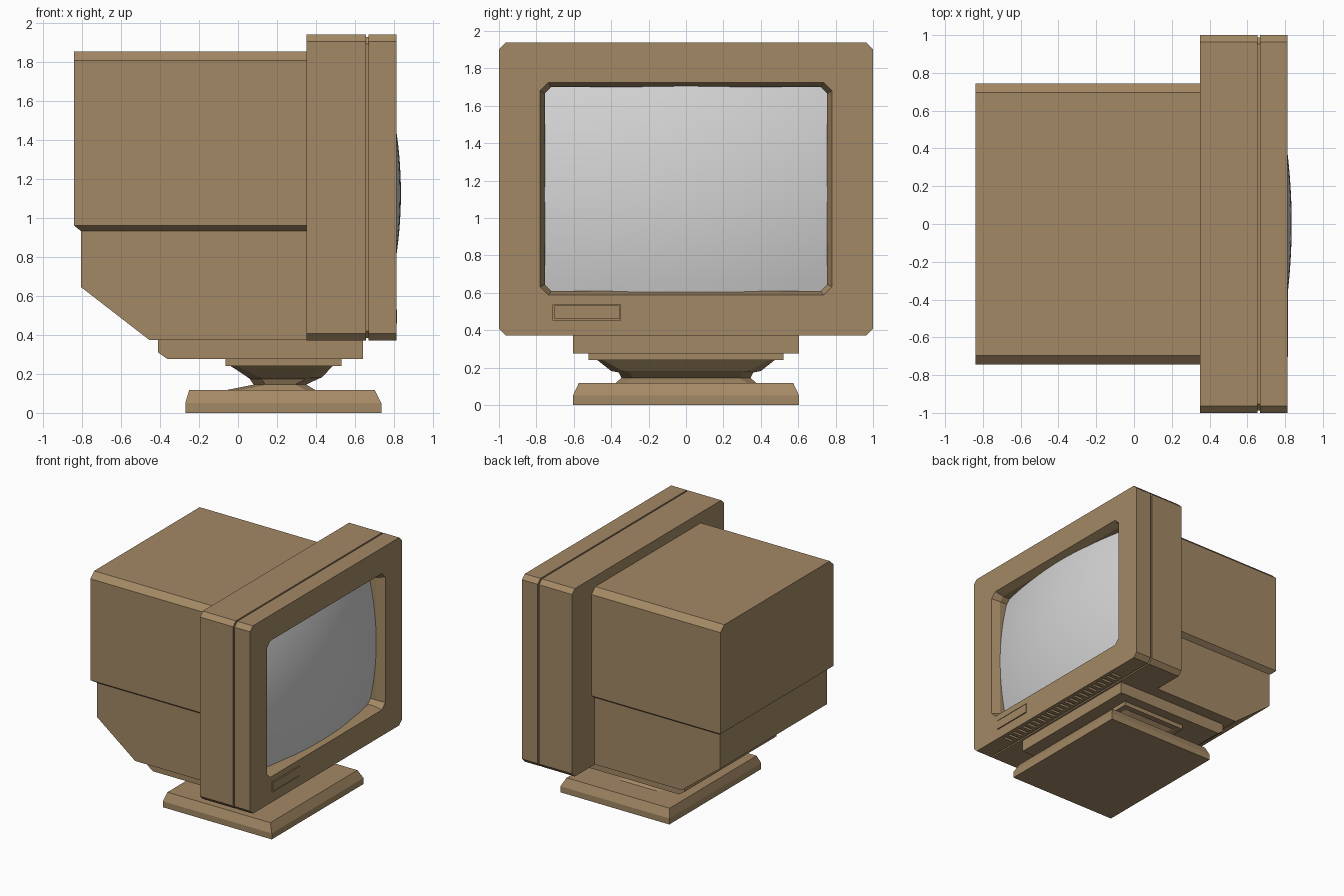
import bpy, bmesh

cube = bpy.data.objects.get("Cube")
if cube:
    bpy.data.objects.remove(cube, do_unlink=True)


def material(name, color):
    m = bpy.data.materials.new(name)
    m.use_nodes = True
    m.diffuse_color = color
    m.node_tree.nodes["Principled BSDF"].inputs["Base Color"].default_value = color
    return m


BEIGE = material("beige plastic", (0.37, 0.25, 0.13, 1))
GLASS = material("pale grey glass", (0.66, 0.66, 0.66, 1))


def finish(name, bm, mat):
    bmesh.ops.recalc_face_normals(bm, faces=bm.faces)
    mesh = bpy.data.meshes.new(name)
    bm.to_mesh(mesh)
    bm.free()
    mesh.materials.append(mat)
    obj = bpy.data.objects.new(name, mesh)
    bpy.context.collection.objects.link(obj)
    return obj


def loft(name, rings, closed=False, mat=BEIGE):
    """Skin a list of equal rings; cap the ends, or join last to first."""
    bm = bmesh.new()
    loops = [[bm.verts.new(p) for p in ring] for ring in rings]
    n = len(loops[0])
    pairs = list(zip(loops, loops[1:]))
    if closed:
        pairs.append((loops[-1], loops[0]))
    else:
        bm.faces.new(loops[0])
        bm.faces.new(loops[-1])
    for a, b in pairs:
        for i in range(n):
            j = (i + 1) % n
            bm.faces.new((a[i], a[j], b[j], b[i]))
    return finish(name, bm, mat)


def octagon(a0, a1, b0, b1, c):
    return [(a0 + c, b0), (a1 - c, b0), (a1, b0 + c), (a1, b1 - c),
            (a1 - c, b1), (a0 + c, b1), (a0, b1 - c), (a0, b0 + c)]


def upright(x, y, z0, z1, c):
    return [(x, a, b) for a, b in octagon(-y, y, z0, z1, c)]


def level(z, x0, x1, y, c):
    return [(a, b, z) for a, b in octagon(x0, x1, -y, y, c)]


def slab(z, x0, x1, y):
    return [(x0, -y, z), (x1, -y, z), (x1, y, z), (x0, y, z)]


def side_profile(name, points, y):
    return loft(name, [[(x, s * y, z) for x, z in points] for s in (-1, 1)])


def add_box(bm, x0, x1, y0, y1, z0, z1):
    verts = bmesh.ops.create_cube(bm, size=1)["verts"]
    for v in verts:
        v.co = (x1 if v.co.x > 0 else x0,
                y1 if v.co.y > 0 else y0,
                z1 if v.co.z > 0 else z0)


# Front case: rear shell, thin seam and screen surround
BOTTOM, TOP, SEAM = 0.372, 1.938, 0.668
loft("rear_shell", [upright(x, 1, BOTTOM, TOP, 0.036) for x in (0.35, 0.655)])
loft("seam", [upright(x, 0.988, BOTTOM + 0.012, TOP - 0.012, 0.036)
              for x in (0.65, 0.672)])
bezel = loft("screen_surround", [
    upright(0.812, 1, BOTTOM, TOP, 0.036),
    upright(SEAM, 1, BOTTOM, TOP, 0.036),
    upright(SEAM, 0.755, 0.61, 1.70, 0.035),
    upright(0.745, 0.755, 0.61, 1.70, 0.035),
    upright(0.812, 0.78, 0.588, 1.725, 0.045)], closed=True)

# Vent slots underneath and the pocket for the button
bm = bmesh.new()
SLOTS = 24
for i in range(SLOTS):
    y = -0.66 + 1.32 * i / (SLOTS - 1)
    add_box(bm, 0.69, 0.785, y - 0.012, y + 0.012, 0.3, BOTTOM + 0.025)
add_box(bm, 0.797, 0.9, -0.71, -0.35, 0.453, 0.537)
cutter = finish("slot_cutter", bm, BEIGE)
cutter.hide_render = True
cut = bezel.modifiers.new("slots", 'BOOLEAN')
cut.operation = 'DIFFERENCE'
cut.solver = 'EXACT'
cut.object = cutter
bpy.context.view_layer.objects.active = bezel
bpy.ops.object.modifier_apply(modifier=cut.name)
bpy.data.objects.remove(cutter, do_unlink=True)

bm = bmesh.new()
add_box(bm, 0.79, 0.815, -0.704, -0.356, 0.459, 0.531)
finish("front_button", bm, BEIGE)

# Bulging glass, its border buried in the surround
bm = bmesh.new()
bmesh.ops.create_grid(bm, x_segments=28, y_segments=20, size=1)
for v in bm.verts:
    y, z = v.co.x * 0.76, 1.155 + v.co.y * 0.55
    v.co = (0.835 - 0.156 * y ** 2 - 0.23 * (z - 1.125) ** 2, y, z)
for f in bm.faces:
    f.smooth = True
screen = finish("screen", bm, GLASS)
if screen.data.polygons[0].normal.x < 0:
    screen.data.flip_normals()

# Rear housing
loft("upper_housing", [slab(0.932, -0.805, 0.36, 0.705),
                       slab(0.96, -0.84, 0.36, 0.745),
                       slab(1.805, -0.84, 0.36, 0.745),
                       slab(1.852, -0.84, 0.36, 0.695)])
side_profile("lower_housing", [(-0.805, 0.94), (-0.805, 0.645), (-0.455, 0.374),
                               (0.36, 0.374), (0.36, 0.94)], 0.705)

# Tilting stand
side_profile("stand_plate", [(-0.41, 0.38), (-0.41, 0.31), (-0.36, 0.275),
                             (0.64, 0.275), (0.64, 0.38)], 0.605)
loft("stand_step", [slab(0.24, -0.065, 0.53, 0.52), slab(0.28, -0.065, 0.53, 0.52)])
loft("swivel_neck", [level(0.245, -0.045, 0.49, 0.48, 0.03),
                     level(0.182, 0.05, 0.43, 0.40, 0.06),
                     level(0.174, 0.06, 0.41, 0.36, 0.06),
                     level(0.145, 0.08, 0.35, 0.345, 0.06),
                     level(0.115, -0.07, 0.40, 0.38, 0.05)])
loft("base", [slab(0, -0.27, 0.735, 0.605), slab(0.05, -0.27, 0.735, 0.605),
              slab(0.118, -0.25, 0.70, 0.573)])
